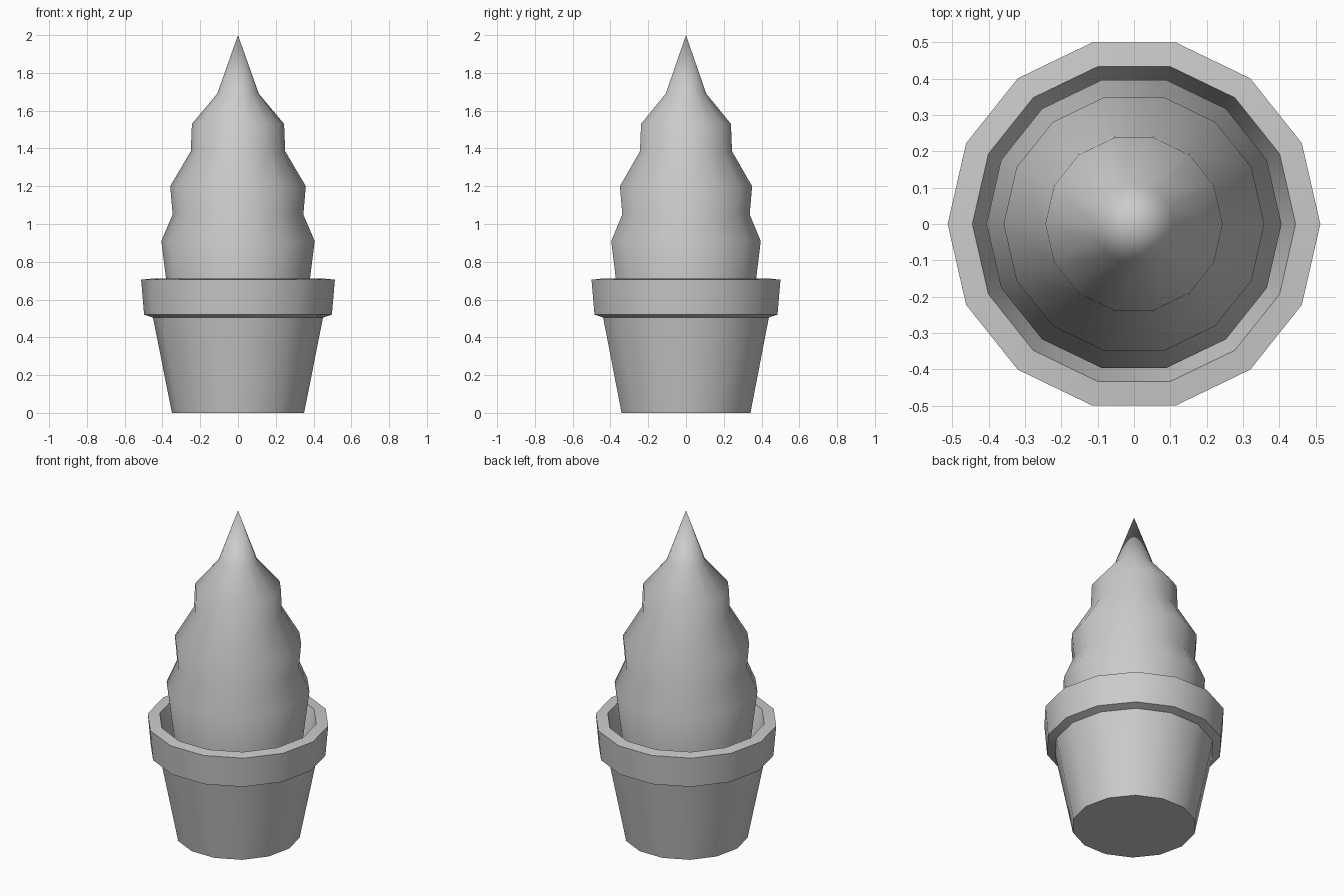
import bpy, bmesh, math

if "Cube" in bpy.data.objects:
    bpy.data.objects.remove(bpy.data.objects["Cube"])

SIDES = 14


def lathe(name, profile, smooth_angle):
    """Revolve (radius, z) points around z; radius 0 makes a single pole point."""
    bm = bmesh.new()
    rings = []
    for r, z in profile:
        if r == 0:
            rings.append([bm.verts.new((0, 0, z))] * SIDES)
        else:
            rings.append([bm.verts.new((r * math.cos(2 * math.pi * i / SIDES),
                                        r * math.sin(2 * math.pi * i / SIDES), z))
                          for i in range(SIDES)])
    for a, b in zip(rings, rings[1:]):
        for i in range(SIDES):
            j = (i + 1) % SIDES
            bm.faces.new(dict.fromkeys((a[i], a[j], b[j], b[i])))
    bmesh.ops.recalc_face_normals(bm, faces=bm.faces)
    mesh = bpy.data.meshes.new(name)
    bm.to_mesh(mesh)
    bm.free()
    obj = bpy.data.objects.new(name, mesh)
    bpy.context.collection.objects.link(obj)
    bpy.ops.object.select_all(action='DESELECT')
    obj.select_set(True)
    bpy.context.view_layer.objects.active = obj
    bpy.ops.object.shade_smooth_by_angle(angle=math.radians(smooth_angle))
    return obj


# Pot: tapered body, overhanging rim, inner wall and soil
lathe("pot", [(0, 0), (0.35, 0), (0.45, 0.505), (0.497, 0.52), (0.513, 0.705),
              (0.445, 0.712), (0.385, 0.52), (0, 0.52)], 60)

# Tiered topiary shrub rising from the soil to a point
lathe("shrub", [(0.357, 0.52), (0.406, 0.91), (0.346, 1.05), (0.359, 1.20),
                (0.25, 1.385), (0.244, 1.53), (0.11, 1.69), (0, 2.0)], 60)
